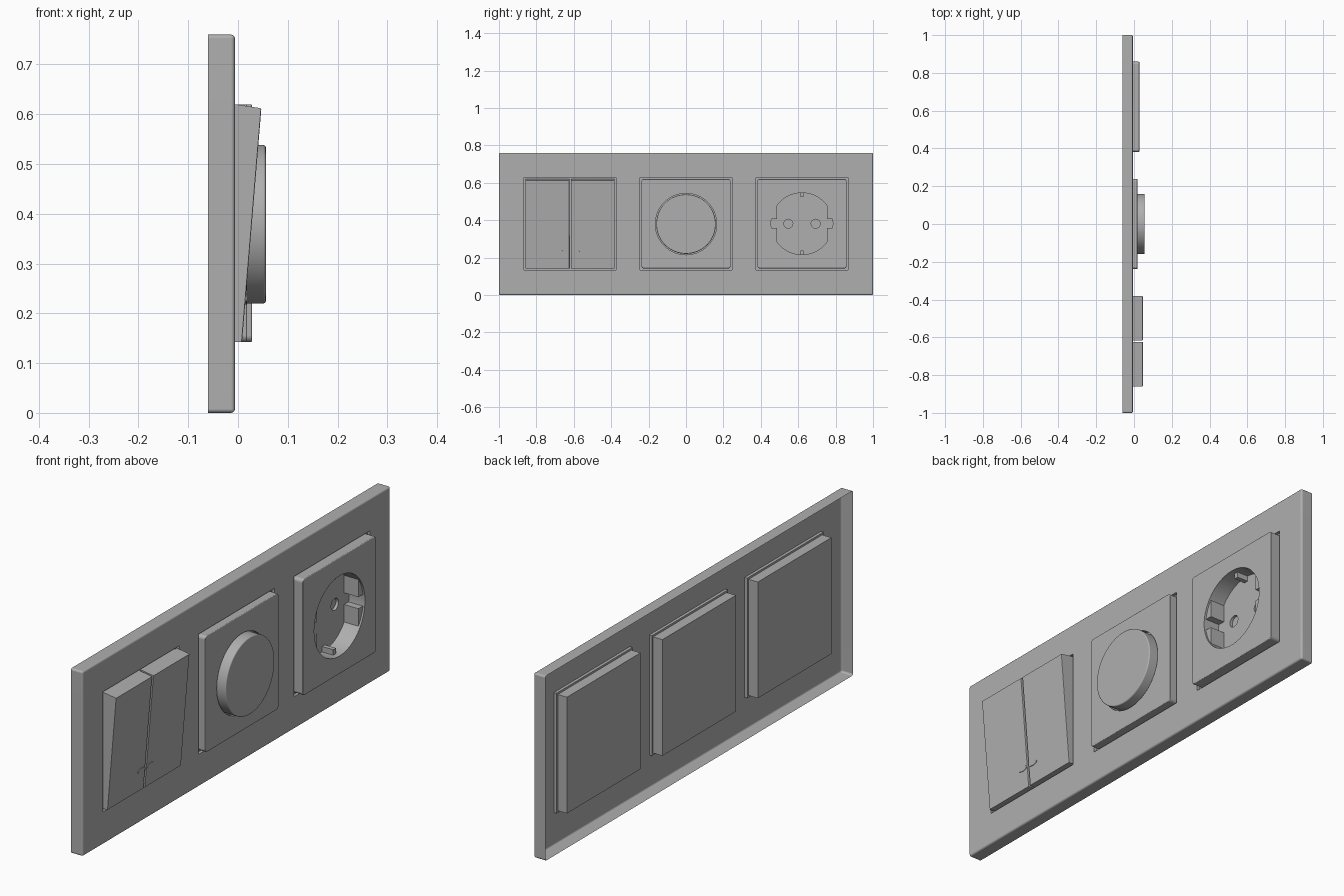
import bpy, bmesh, math
from mathutils import Matrix

if "Cube" in bpy.data.objects:
    bpy.data.objects.remove(bpy.data.objects["Cube"])

ZC = 0.381            # height of the module centres
HALF = 0.239          # half size of a module
BACK = -0.06          # rear plane
MID = -0.018          # plane between module backs and covers
FACE = -0.006         # front plane of the frame

grey = bpy.data.materials.new("dark_grey")
grey.diffuse_color = (0.43, 0.43, 0.43, 1)
grey.use_nodes = True
grey.node_tree.nodes["Principled BSDF"].inputs["Base Color"].default_value = grey.diffuse_color


def finish(bm, name):
    bmesh.ops.recalc_face_normals(bm, faces=bm.faces)
    me = bpy.data.meshes.new(name)
    bm.to_mesh(me)
    bm.free()
    me.materials.append(grey)
    ob = bpy.data.objects.new(name, me)
    bpy.context.collection.objects.link(ob)
    return ob


def smooth(ob):
    bpy.ops.object.select_all(action='DESELECT')
    ob.select_set(True)
    bpy.context.view_layer.objects.active = ob
    bpy.ops.object.shade_smooth_by_angle(angle=math.radians(35))
    mod = ob.modifiers.new("flat_faces", 'WEIGHTED_NORMAL')
    mod.keep_sharp = True
    mod.weight = 100


def bevel(bm, edges, width, seg):
    bmesh.ops.bevel(bm, geom=edges, offset=width, segments=seg, profile=0.5,
                    affect='EDGES', clamp_overlap=True)


def front_edges(bm, x):
    return [e for e in bm.edges if all(abs(v.co.x - x) < 1e-5 for v in e.verts)]


def box(name, x0, x1, y0, y1, z0, z1, corner=0.0, front=0.0):
    bm = bmesh.new()
    m = Matrix.Translation(((x0 + x1) / 2, (y0 + y1) / 2, (z0 + z1) / 2)) \
        @ Matrix.Diagonal((x1 - x0, y1 - y0, z1 - z0, 1))
    bmesh.ops.create_cube(bm, size=1, matrix=m)
    if corner:
        bevel(bm, [e for e in bm.edges
                   if abs(e.verts[0].co.x - e.verts[1].co.x) > 1e-4], corner, 4)
    if front:
        bevel(bm, front_edges(bm, x1), front, 3)
    return finish(bm, name)


def square(name, x0, x1, y, corner=0.0, front=0.0):
    return box(name, x0, x1, y - HALF, y + HALF, ZC - HALF, ZC + HALF, corner, front)


def disc(name, x0, x1, y, z, r, seg=64, front=0.0):
    bm = bmesh.new()
    m = Matrix.Translation(((x0 + x1) / 2, y, z)) @ Matrix.Rotation(math.pi / 2, 4, 'Y')
    bmesh.ops.create_cone(bm, cap_ends=True, segments=seg, radius1=r, radius2=r,
                          depth=x1 - x0, matrix=m)
    if front:
        bevel(bm, front_edges(bm, x1), front, 3)
    return finish(bm, name)


def cut(ob, cutter):
    cutter.hide_render = True
    mod = ob.modifiers.new("cut", 'BOOLEAN')
    mod.operation = 'DIFFERENCE'
    mod.solver = 'EXACT'
    mod.object = cutter
    bpy.context.view_layer.objects.active = ob
    bpy.ops.object.modifier_apply(modifier=mod.name)
    bpy.data.objects.remove(cutter, do_unlink=True)


# Frame: thin open-backed shell with three square openings
bm = bmesh.new()
ys = [-1, -0.867, -0.373, -0.247, 0.247, 0.373, 0.867, 1]
zs = [0, 0.134, 0.628, 0.76]
grid = [[bm.verts.new((FACE, y, z)) for z in zs] for y in ys]
for i in range(7):
    for j in range(3):
        if not (j == 1 and i % 2 == 1):
            bm.faces.new((grid[i][j], grid[i + 1][j], grid[i + 1][j + 1], grid[i][j + 1]))


def on_rim(e):
    a, b = (v.co for v in e.verts)
    return any(abs(a[k] - s) < 1e-5 and abs(b[k] - s) < 1e-5
               for k, s in ((1, -1), (1, 1), (2, 0), (2, 0.76)))


def extrude(edges):
    geom = bmesh.ops.extrude_edge_only(bm, edges=edges)['geom']
    return ([g for g in geom if isinstance(g, bmesh.types.BMVert)],
            [g for g in geom if isinstance(g, bmesh.types.BMEdge)])


rim = [e for e in bm.edges if on_rim(e)]
holes = [e for e in bm.edges if e.is_boundary and e not in rim]
for v in extrude(rim)[0]:
    v.co.x = BACK
# lips of the openings: a short step back, then inward to the module
verts, edges = extrude(holes)
for v in verts:
    v.co.x = MID
edges = [e for e in edges if all(abs(v.co.x - MID) < 1e-5 for v in e.verts)]
for v in extrude(edges)[0]:
    cy = round(v.co.y / 0.62) * 0.62
    v.co.y = cy + math.copysign(HALF - 0.015, v.co.y - cy)
    v.co.z = ZC + math.copysign(HALF - 0.015, v.co.z - ZC)
corners = [e for e in bm.edges
           if abs(e.verts[0].co.x - e.verts[1].co.x) > 1e-4
           and abs(abs(e.verts[0].co.y) - 1) < 1e-5
           and min(abs(e.verts[0].co.z), abs(e.verts[0].co.z - 0.76)) < 1e-5]
bevel(bm, rim + corners, 0.008, 3)
smooth(finish(bm, "frame"))

# Square bodies behind the frame
backs = [square(n, BACK, MID, y) for n, y in
         (("switch_back", -0.62), ("dimmer_back", 0), ("socket_back", 0.62))]

# Double switch: base and two tilted rockers with indicator lenses
smooth(square("switch_base", MID - 0.002, -0.012, -0.62, 0.012))
profile = [(-0.012, 0.142), (0.008, 0.142), (0.047, 0.612), (-0.012, 0.621)]
for side, label in ((-1, "left"), (1, "right")):
    bm = bmesh.new()
    ya, yb = sorted((-0.62 + side * 0.004, -0.62 + side * HALF))
    a = [bm.verts.new((x, ya, z)) for x, z in profile]
    b = [bm.verts.new((x, yb, z)) for x, z in profile]
    bm.faces.new(a)
    bm.faces.new(b[::-1])
    for i in range(4):
        k = (i + 1) % 4
        bm.faces.new((a[i], b[i], b[k], a[k]))
    bevel(bm, [e for e in bm.edges if all(v.co.x > 0 for v in e.verts)], 0.003, 2)
    smooth(finish(bm, label + "_rocker"))
    lens = disc(label + "_indicator", -0.003, 0.003, 0, 0, 1, 32)
    lens.data.transform(Matrix.Translation((0.0148, -0.62 + side * 0.03, 0.228))
                        @ Matrix.Rotation(math.atan2(0.039, 0.47), 4, 'Y')
                        @ Matrix.Diagonal((1, 0.024, 0.01, 1)))
    smooth(lens)

# Rotary dimmer: square cover with a round groove and a knob
cover = square("dimmer_cover", MID - 0.002, 0.018, 0, 0.014, 0.003)
cut(cover, disc("cutter", -0.005, 0.1, 0, ZC - 0.002, 0.164))
smooth(cover)
smooth(disc("dimmer_knob", -0.006, 0.056, 0, ZC - 0.002, 0.159, 96, 0.005))

# Power socket: cover with round recess and two pin holes
SY = 0.62
FLOOR = -0.045
socket = square("socket_cover", MID, 0.028, SY, 0.014, 0.003)
for part in (socket, backs[2]):
    cut(part, disc("cutter", FLOOR, 0.1, SY, ZC, 0.165))
for s in (-1, 1):
    cut(backs[2], disc("cutter", -0.057, 0, SY + s * 0.073, ZC, 0.024, 32))
smooth(socket)
smooth(backs[2])

# Socket side flats, each split by a guide slot
for s, label in ((-1, "left"), (1, "right")):
    for t, level in ((-1, "lower"), (1, "upper")):
        y0, y1 = sorted((SY + s * 0.134, SY + s * 0.168))
        z0, z1 = sorted((ZC + t * 0.024, ZC + t * 0.096))
        box(f"{label}_{level}_guide", FLOOR - 0.002, 0.02, y0, y1, z0, z1)

# Earth clips above and below
for s, label in ((-1, "lower"), (1, "upper")):
    z0, z1 = sorted((ZC + s * 0.142, ZC + s * 0.17))
    box(label + "_earth_clip", FLOOR - 0.002, 0.005, SY - 0.009, SY + 0.009, z0, z1)
